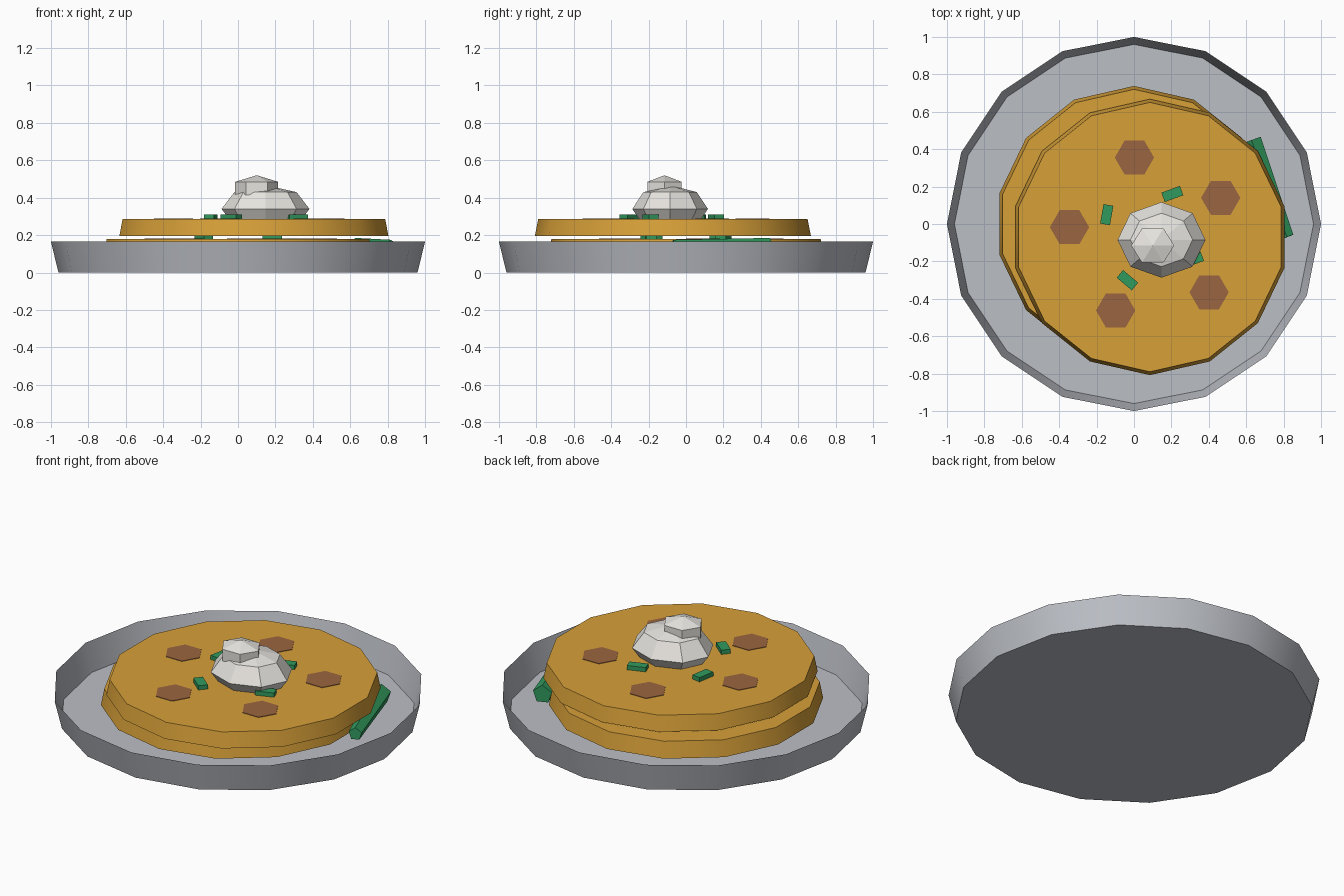
import bpy, bmesh, math
from mathutils import Vector, Matrix

if "Cube" in bpy.data.objects:
    bpy.data.objects.remove(bpy.data.objects["Cube"])


def material(name, rgb):
    m = bpy.data.materials.new(name)
    m.diffuse_color = (*rgb, 1)
    m.use_nodes = True
    m.node_tree.nodes["Principled BSDF"].inputs["Base Color"].default_value = m.diffuse_color
    return m


GREY = material("plate grey", (0.50, 0.52, 0.56))
GOLD = material("golden batter", (0.68, 0.35, 0.04))
BROWN = material("brown topping", (0.33, 0.13, 0.05))
GREEN = material("herb green", (0.03, 0.32, 0.11))
CREAM = material("cream white", (0.80, 0.78, 0.74))


def finish(name, bm, mat, smooth=False):
    me = bpy.data.meshes.new(name)
    bm.to_mesh(me)
    bm.free()
    ob = bpy.data.objects.new(name, me)
    bpy.context.collection.objects.link(ob)
    me.materials.append(mat)
    if smooth:
        bpy.ops.object.select_all(action='DESELECT')
        bpy.context.view_layer.objects.active = ob
        ob.select_set(True)
        bpy.ops.object.shade_smooth_by_angle(angle=math.radians(30))
    return ob


def frustum(name, mat, sides, r0, r1, z0, z1, centre=(0, 0), start=0.0,
            top=True, smooth=False):
    """Tapered disc with its first corner at the start angle."""
    bm = bmesh.new()
    rings = []
    for r, z in ((r0, z0), (r1, z1)):
        rings.append([bm.verts.new((centre[0] + r * math.cos(start + math.tau * i / sides),
                                    centre[1] + r * math.sin(start + math.tau * i / sides), z))
                      for i in range(sides)])
    a, b = rings
    for i in range(sides):
        j = (i + 1) % sides
        bm.faces.new((a[i], a[j], b[j], b[i]))
    bm.faces.new(a[::-1])
    if top:
        bm.faces.new(b)
    return finish(name, bm, mat, smooth)


def blob(name, segments, rings, loc, scale, turn=0.0):
    bm = bmesh.new()
    bmesh.ops.create_uvsphere(bm, u_segments=segments, v_segments=rings, radius=1,
                              matrix=Matrix.Translation(loc) @ Matrix.Diagonal((*scale, 1))
                              @ Matrix.Rotation(turn, 4, 'Z'))
    return finish(name, bm, CREAM)


def herb_bit(name, loc, angle):
    bm = bmesh.new()
    bmesh.ops.create_cube(bm, size=1, matrix=Matrix.Translation(loc)
                          @ Matrix.Rotation(angle, 4, 'Z')
                          @ Matrix.Diagonal((0.105, 0.053, 0.026, 1)))
    return finish(name, bm, GREEN)


# open plate: floor and flared wall
frustum("plate", GREY, 16, 0.96, 1.0, 0, 0.165, top=False, smooth=True)

# two stacked pancakes, each with brown patches and herb bits
# (centre, bottom z, top z, patch angle, herb position angle, herb turn)
layers = [((0, 0), 0.085, 0.18, 12, 45, 0),
          ((0.085, -0.07), 0.195, 0.285, 29, 62.5, 20)]
for n, (c, z0, z1, patch, herb, turn) in enumerate(layers, 1):
    frustum(f"pancake_{n}", GOLD, 14, 0.738, 0.72, z0, z1, c, math.pi / 2, smooth=True)
    for k in range(5):
        a = math.radians(patch + 72 * k)
        p = (c[0] + 0.433 * math.cos(a), c[1] + 0.433 * math.sin(a))
        frustum(f"topping_patch_{n}_{k + 1}", BROWN, 6, 0.105, 0.105, z1 - 0.004, z1 + 0.003, p)
    for k in range(4):
        a = math.radians(herb + 90 * k)
        herb_bit(f"herb_bit_{n}_{k + 1}",
                 (c[0] + 0.26 * math.cos(a), c[1] + 0.26 * math.sin(a), z1 + 0.012),
                 math.radians(turn + 60 * k))

# tapered five-sided stalk leaning beside the pancakes
p0, p1 = Vector((0.628, 0.448, 0.13)), Vector((0.818, -0.07, 0.137))
axis = p1 - p0
bm = bmesh.new()
bmesh.ops.create_cone(bm, cap_ends=True, segments=5, radius1=0.055, radius2=0.038,
                      depth=axis.length,
                      matrix=Matrix.Translation((p0 + p1) / 2)
                      @ axis.to_track_quat('Z', 'Y').to_matrix().to_4x4())
finish("green_stalk", bm, GREEN)

# cream dollop in two lumps
blob("cream_dollop", 8, 4, (0.147, -0.085, 0.34), (0.235, 0.202, 0.127))
blob("cream_tip", 6, 3, (0.1, -0.115, 0.45), (0.133, 0.122, 0.07), math.pi / 2)
